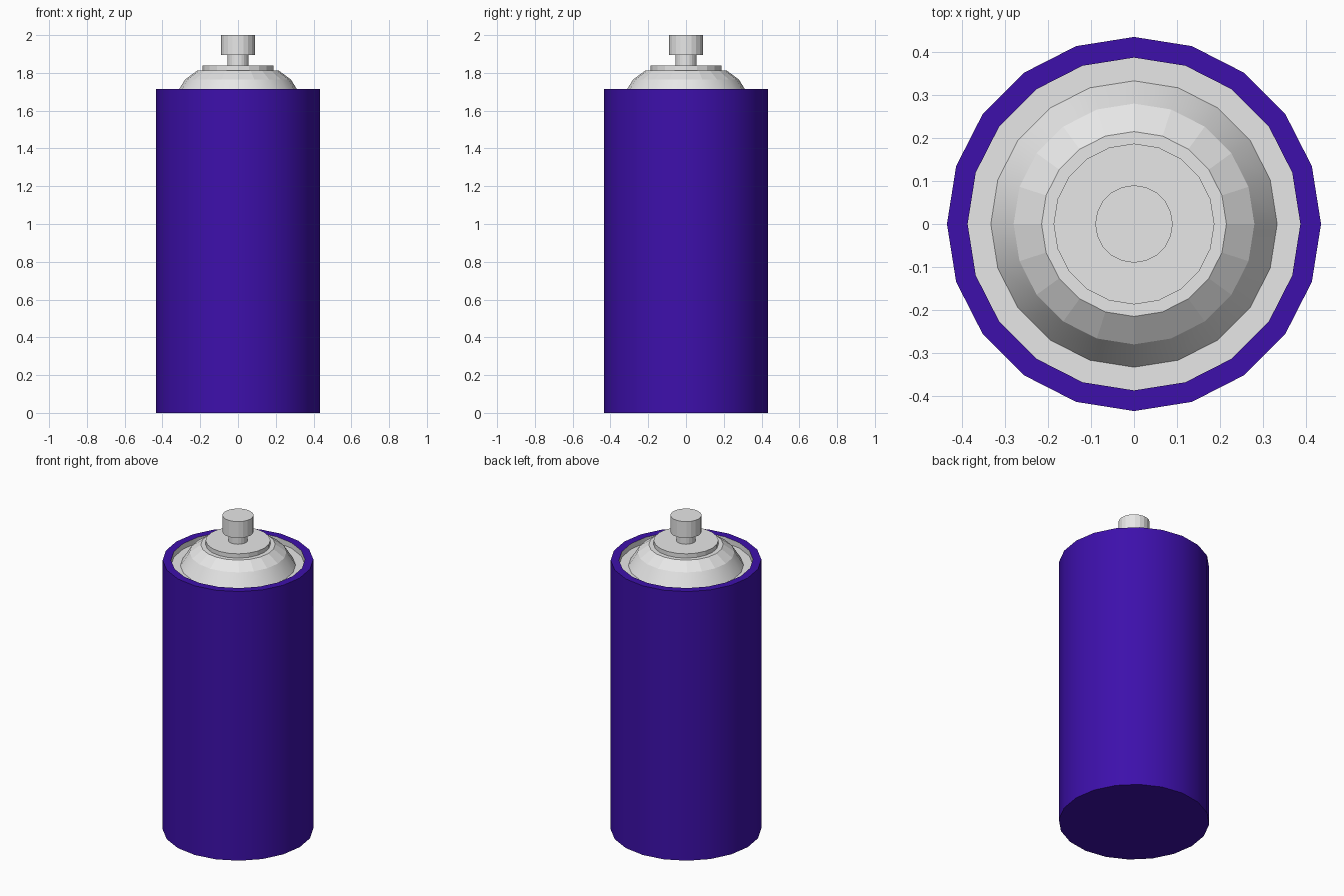
import bpy, bmesh, math

cube = bpy.data.objects.get("Cube")
if cube:
    bpy.data.objects.remove(cube, do_unlink=True)

SIDES = 20


def make_material(name, rgb):
    mat = bpy.data.materials.new(name)
    mat.use_nodes = True
    color = (*rgb, 1.0)
    mat.diffuse_color = color
    mat.node_tree.nodes["Principled BSDF"].inputs["Base Color"].default_value = color
    return mat


def lathe(name, profile, mat, cap_start=False, cap_end=False, smooth=False):
    """Spin a (radius, height) profile around z; profiles run up the outside."""
    bm = bmesh.new()
    rings = []
    for r, z in profile:
        rings.append([bm.verts.new((r * math.cos(a), r * math.sin(a), z))
                      for a in (math.tau * i / SIDES for i in range(SIDES))])
    for low, high in zip(rings, rings[1:]):
        for i in range(SIDES):
            j = (i + 1) % SIDES
            bm.faces.new((low[i], low[j], high[j], high[i]))
    if cap_start:
        bm.faces.new(rings[0][::-1])
    if cap_end:
        bm.faces.new(rings[-1])
    mesh = bpy.data.meshes.new(name)
    bm.to_mesh(mesh)
    bm.free()
    mesh.materials.append(mat)
    obj = bpy.data.objects.new(name, mesh)
    bpy.context.collection.objects.link(obj)
    if smooth:
        bpy.ops.object.select_all(action='DESELECT')
        obj.select_set(True)
        bpy.context.view_layer.objects.active = obj
        bpy.ops.object.shade_smooth_by_angle(angle=math.radians(30))
    return obj


purple = make_material("purple paint", (0.047, 0.005, 0.41))
metal = make_material("light grey metal", (0.8, 0.8, 0.8))

# Painted can with a flat rim
lathe("can_body", [(0.435, 0), (0.435, 1.715), (0.387, 1.715)],
      purple, cap_start=True, smooth=True)

# Recessed groove inside the rim, rising into the dome
dome = lathe("domed_top", [(0.387, 1.715), (0.387, 1.68), (0.333, 1.68),
                           (0.28, 1.765), (0.215, 1.813)],
             metal, cap_end=True, smooth=True)

# The upper band of the dome is faceted
for face in dome.data.polygons:
    if face.center.z > 1.77:
        face.use_smooth = False

# Valve collar, stem and spray button
for name, radius, bottom, top in (("valve_collar", 0.187, 1.81, 1.84),
                                  ("valve_stem", 0.056, 1.835, 1.905),
                                  ("spray_button", 0.09, 1.895, 2.0)):
    lathe(name, [(radius, bottom), (radius, top)], metal,
          cap_start=True, cap_end=True)
